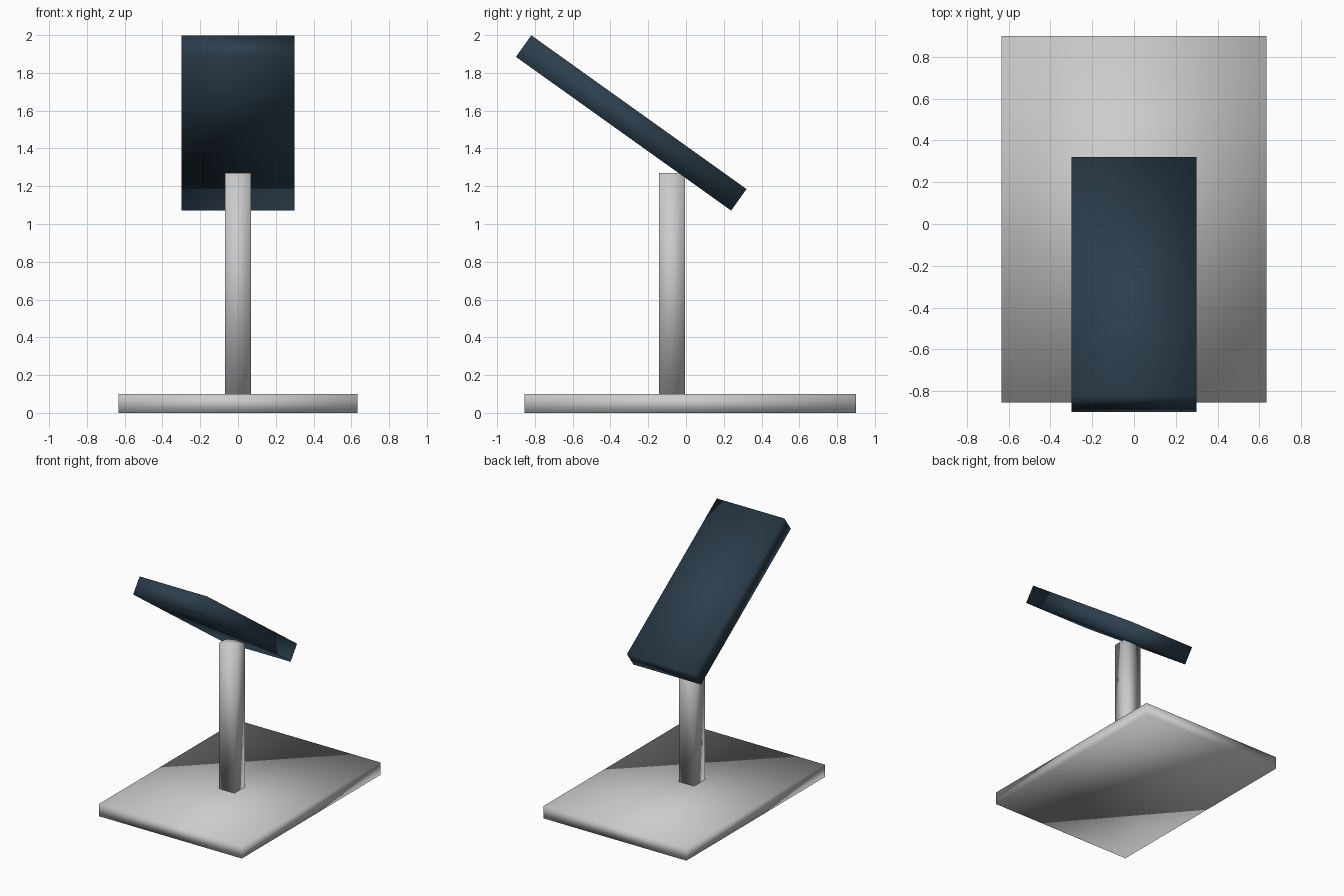
import bpy, bmesh
from math import radians
from mathutils import Matrix

if "Cube" in bpy.data.objects:
    bpy.data.objects.remove(bpy.data.objects["Cube"])


def box(name, size, center, tilt=0.0, mat=None):
    mesh = bpy.data.meshes.new(name)
    bm = bmesh.new()
    bmesh.ops.create_cube(bm, size=1.0, matrix=Matrix.Diagonal((*size, 1.0)))
    for f in bm.faces:
        f.smooth = True
    bm.to_mesh(mesh)
    bm.free()
    obj = bpy.data.objects.new(name, mesh)
    obj.location = center
    obj.rotation_euler.x = radians(tilt)
    bpy.context.collection.objects.link(obj)
    if mat:
        mesh.materials.append(mat)
    return obj


dark = bpy.data.materials.new("dark_slate")
dark.diffuse_color = (0.025, 0.05, 0.075, 1)
dark.use_nodes = True
dark.node_tree.nodes["Principled BSDF"].inputs["Base Color"].default_value = dark.diffuse_color

# Flat rectangular foot
box("base_plate", (1.266, 1.755, 0.10), (0, 0.0225, 0.05))

# Square upright, reaching slightly into the underside of the panel
box("post", (0.136, 0.136, 1.18), (0, -0.074, 0.68))

# Tilted slab on top of the post
box("tilted_panel", (0.60, 1.40, 0.14), (0, -0.29, 1.535), -35.55, dark)
